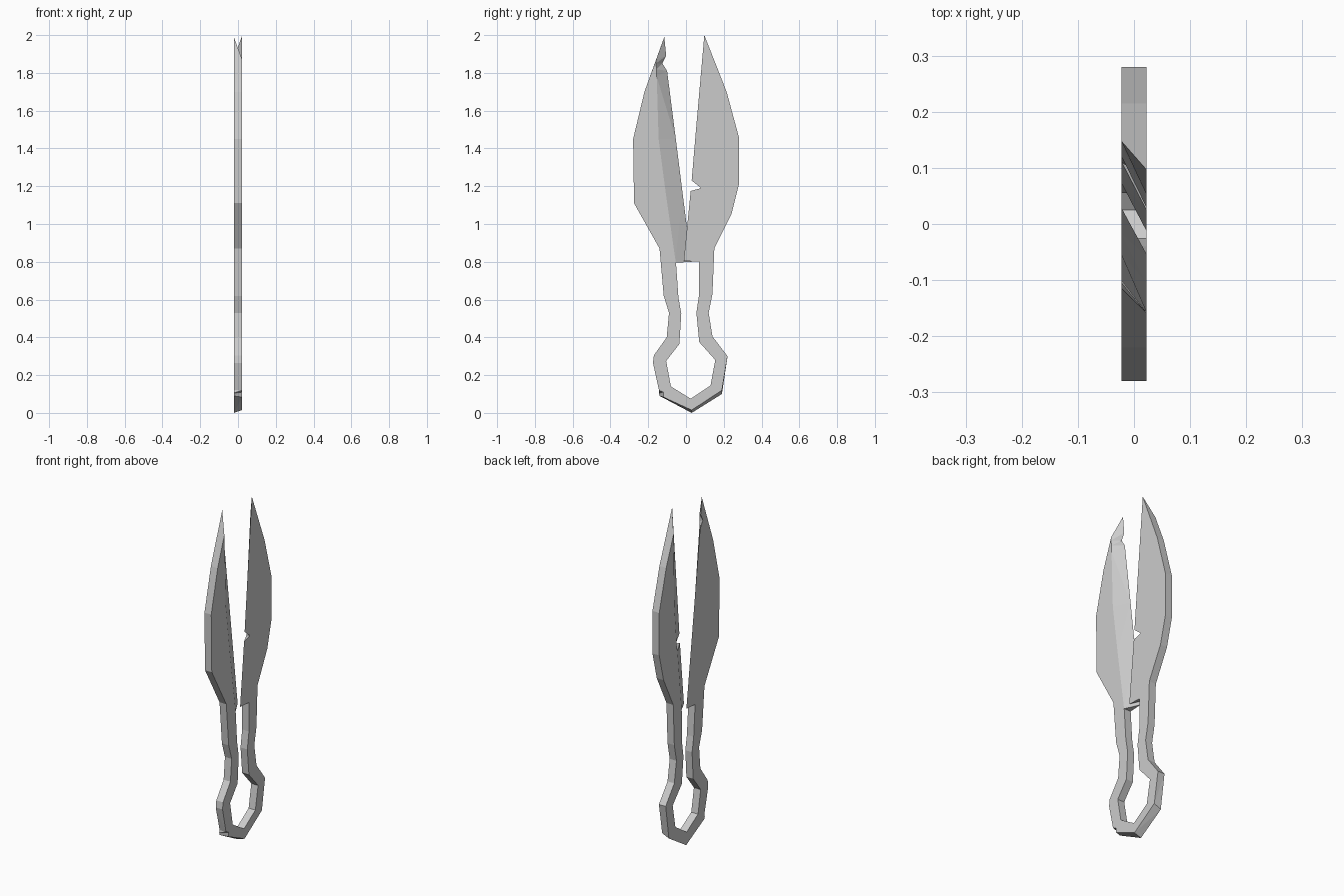
import bpy
import bmesh

cube = bpy.data.objects.get("Cube")
if cube:
    bpy.data.objects.remove(cube, do_unlink=True)

HALF = 0.022  # half of the plate thickness

steel = bpy.data.materials.new("grey steel")
steel.use_nodes = True
colour = (0.6, 0.6, 0.6, 1)
steel.diffuse_color = colour
steel.node_tree.nodes["Principled BSDF"].inputs["Base Color"].default_value = colour


def plate(name, back, front, open_sides):
    """Join two (y, z) outlines at x = -HALF and x = +HALF, leaving joints open."""
    bm = bmesh.new()
    a = [bm.verts.new((-HALF, y, z)) for y, z in back]
    b = [bm.verts.new((HALF, y, z)) for y, z in front]
    bm.faces.new(a[::-1])
    bm.faces.new(b)
    n = len(a)
    for i in range(n):
        if i not in open_sides:
            j = (i + 1) % n
            bm.faces.new((a[i], a[j], b[j], b[i]))
    bmesh.ops.remove_doubles(bm, verts=bm.verts, dist=0.0005)
    bmesh.ops.triangulate(bm, faces=bm.faces)
    bmesh.ops.recalc_face_normals(bm, faces=bm.faces)
    mesh = bpy.data.meshes.new(name)
    bm.to_mesh(mesh)
    bm.free()
    mesh.materials.append(steel)
    obj = bpy.data.objects.new(name, mesh)
    bpy.context.collection.objects.link(obj)


# Front blade: outer edge, then the sharp edge and the bevel line behind it
outer = [(-.14, .87), (-.275, 1.11), (-.28, 1.45), (-.22, 1.7)]
sharp = [(-.115, 1.99), (-.105, 1.89), (-.125, 1.85), (-.10, 1.81),
         (-.054, 1.45), (-.017, 1.155), (.028, .8)]
bevel = [(-.158, 1.87), (-.158, 1.85), (-.157, 1.82), (-.155, 1.78),
         (-.145, 1.45), (-.106, 1.155), (-.056, .81)]
root = [(-.053, .795)]
plate("front_blade", outer + sharp + root, outer + bevel + root, {len(outer + sharp)})

# Rear blade: bevelled on the opposite side, with a chip in the edge
outer = [(.15, .87), (.24, 1.05), (.28, 1.21), (.28, 1.46), (.215, 1.7)]
sharp = [(.097, 2), (.053, 1.5), (.03, 1.23), (.08, 1.19), (.025, 1.175), (-.012, .805)]
bevel = [(.147, 1.87), (.14, 1.45), (.12, 1.23), (.117, 1.2), (.11, 1.17), (.072, .81)]
root = [(.07, .8)]
plate("rear_blade", outer + bevel + root, outer + sharp + root, {len(outer + sharp)})

# Bowed spring handle: outer path down and up, then the inner path back
upper = [(-.14, .87), (-.118, .62), (-.09, .53), (-.102, .4), (-.17, .305), (-.175, .265)]
base_back = [(-.14, .12), (-.14, .09), (.03, 0), (.19, .1)]
base_front = [(-.143, .12), (-.12, .11), (-.118, .083), (.03, .015), (.19, .12)]
base_back.insert(1, (-.143, .105))
rising = [(.22, .3), (.14, .405), (.12, .53), (.14, .63), (.15, .87)]
inner = [(.07, .8), (.07, .63), (.055, .53), (.07, .375), (.155, .28), (.13, .145),
         (.025, .075), (-.08, .14), (-.105, .275), (-.035, .365), (-.025, .525),
         (-.04, .61), (-.053, .795)]
back = upper + base_back + rising + inner
front = upper + base_front + rising + inner
plate("handle", back, front, {len(back) - len(inner) - 1, len(back) - 1})
